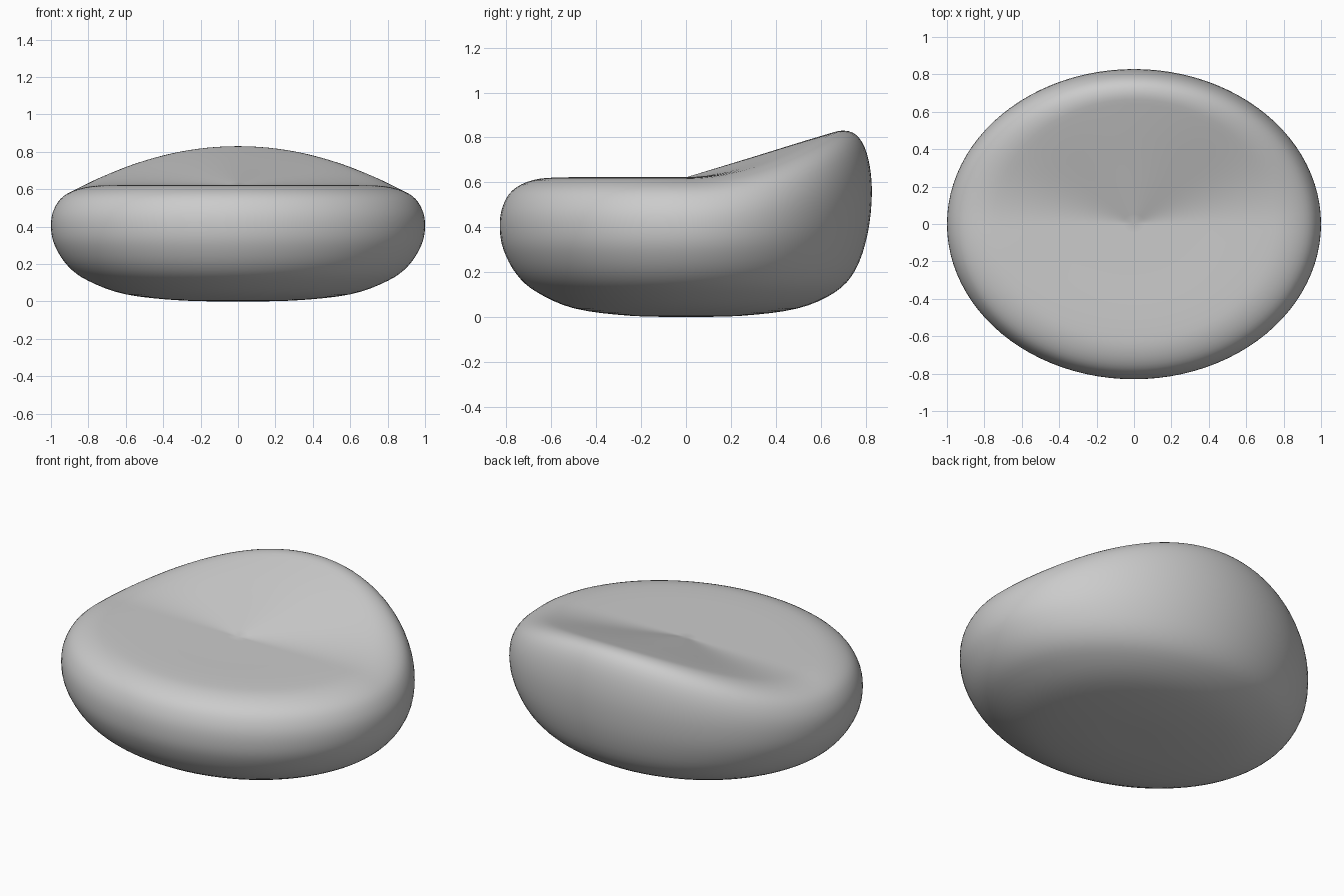
import bpy, bmesh, math

cube = bpy.data.objects.get("Cube")
if cube:
    bpy.data.objects.remove(cube, do_unlink=True)

SEGMENTS = 96
STEPS = 4
DEPTH = 0.83  # front-to-back squash of the round cushion

# Cross-sections from bottom centre to top centre (radius, height)
LOW = [(0, 0), (.3, .005), (.6, .038), (.8, .11), (.91, .19), (.98, .3), (1, .4),
       (.985, .49), (.93, .565), (.82, .61), (.66, .622), (.33, .622), (0, .622)]
HIGH = [(0, 0), (.3, .005), (.6, .038), (.8, .11), (.91, .21), (.975, .37), (.998, .55),
        (.98, .7), (.93, .797), (.85, .83), (.72, .805), (.36, .713), (0, .622)]


def smooth(points):
    """Catmull-Rom curve through the points."""
    ext = [points[0]] + points + [points[-1]]
    out = []
    for a, b, c, d in zip(ext, ext[1:], ext[2:], ext[3:]):
        for k in range(STEPS):
            t = k / STEPS
            out.append([0.5 * (2 * q + (r - p) * t + (2 * p - 5 * q + 4 * r - s) * t * t
                               + (3 * q - p - 3 * r + s) * t ** 3)
                        for p, q, r, s in zip(a, b, c, d)])
    return out + [list(points[-1])]


# Cushion: sweep the section round, blending to the raised one at the back
low, high = smooth(LOW), smooth(HIGH)
bm = bmesh.new()
bottom = bm.verts.new((0, 0, 0))
top = bm.verts.new((0, 0, low[-1][1]))
columns = []
for i in range(SEGMENTS):
    ang = math.tau * i / SEGMENTS
    w = max(0, math.sin(ang)) ** 2
    column = [bottom]
    for (r0, z0), (r1, z1) in zip(low[1:-1], high[1:-1]):
        r, z = r0 + (r1 - r0) * w, z0 + (z1 - z0) * w
        column.append(bm.verts.new((r * math.cos(ang), r * math.sin(ang) * DEPTH, z)))
    columns.append(column + [top])

for a, b in zip(columns, columns[1:] + columns[:1]):
    for j in range(len(a) - 1):
        corners = [a[j], b[j], b[j + 1], a[j + 1]]
        bm.faces.new(list(dict.fromkeys(corners))).smooth = True
bmesh.ops.recalc_face_normals(bm, faces=bm.faces)

mesh = bpy.data.meshes.new("beanbag_cushion")
bm.to_mesh(mesh)
bm.free()
cushion = bpy.data.objects.new("beanbag_cushion", mesh)
bpy.context.collection.objects.link(cushion)

# Fabric colour
fabric = bpy.data.materials.new("light_grey_fabric")
fabric.use_nodes = True
colour = (0.6, 0.6, 0.6, 1)
fabric.diffuse_color = colour
fabric.node_tree.nodes["Principled BSDF"].inputs["Base Color"].default_value = colour
mesh.materials.append(fabric)
